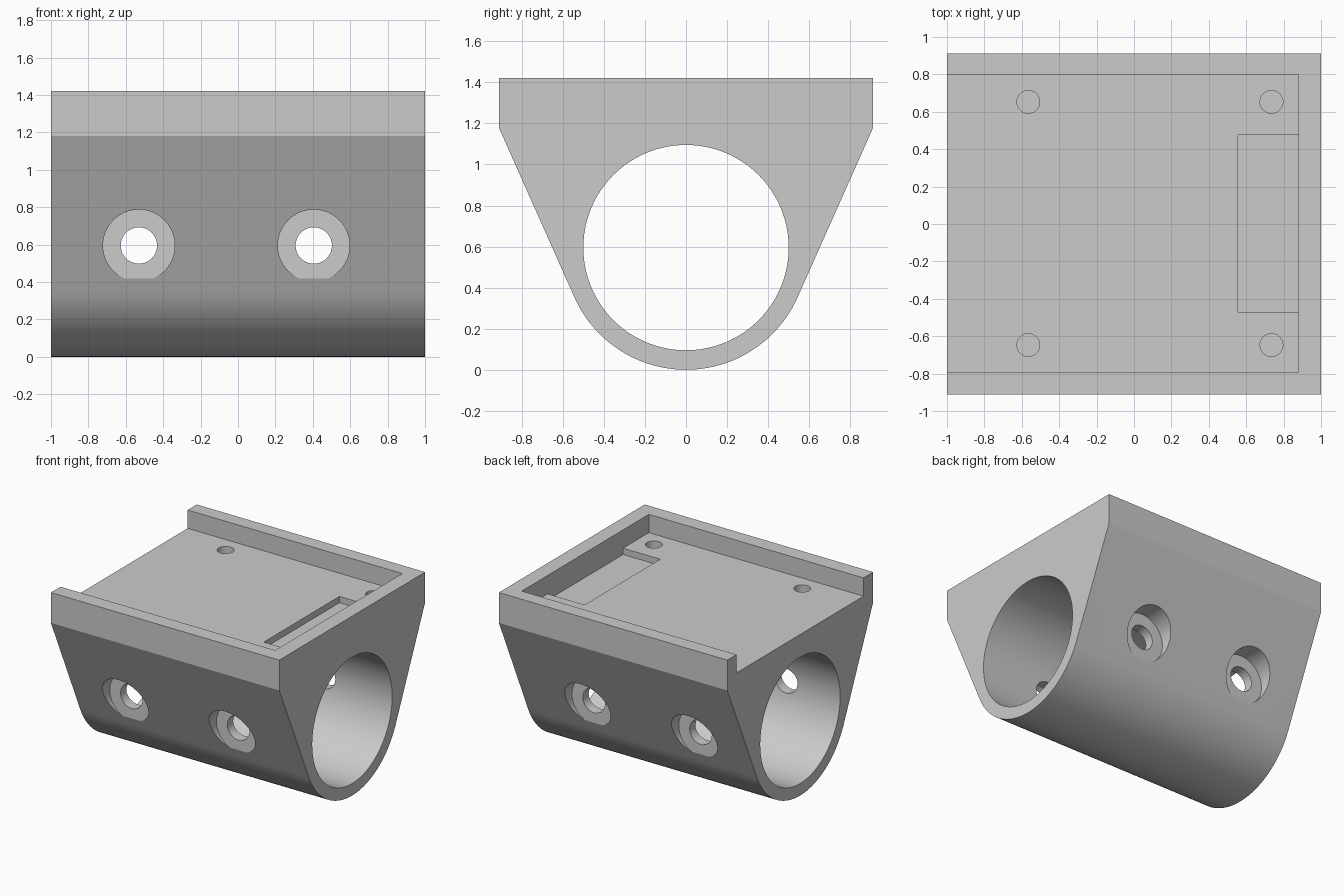
import bpy, bmesh
from math import pi, atan2, acos, hypot, cos, sin
from mathutils import Matrix, Vector

cube = bpy.data.objects.get("Cube")
if cube:
    bpy.data.objects.remove(cube, do_unlink=True)

HALF_W, TOP, SHOULDER = 0.912, 1.42, 1.18
AXIS_Z, OUTER_R, BORE_R = 0.595, 0.595, 0.5
FLOOR = 1.275
OFF_Y = 0.003

grey = bpy.data.materials.new("plain grey")
grey.use_nodes = True
grey.diffuse_color = (0.6, 0.6, 0.6, 1)
grey.node_tree.nodes["Principled BSDF"].inputs["Base Color"].default_value = (0.6, 0.6, 0.6, 1)


def make_object(name, bm):
    bmesh.ops.recalc_face_normals(bm, faces=bm.faces)
    mesh = bpy.data.meshes.new(name)
    bm.to_mesh(mesh)
    bm.free()
    mesh.materials.append(grey)
    obj = bpy.data.objects.new(name, mesh)
    bpy.context.collection.objects.link(obj)
    return obj


def box(name, low, high):
    low, high = Vector(low), Vector(high)
    bm = bmesh.new()
    bmesh.ops.create_cube(bm, size=1, matrix=Matrix.Translation((low + high) / 2)
                          @ Matrix.Diagonal((*(high - low), 1)))
    return make_object(name, bm)


def cylinder(name, centre, radius, length, axis="Z", sides=64):
    turn = {"X": Matrix.Rotation(pi / 2, 4, "Y"),
            "Y": Matrix.Rotation(pi / 2, 4, "X"), "Z": Matrix()}[axis]
    bm = bmesh.new()
    bmesh.ops.create_cone(bm, cap_ends=True, segments=sides, radius1=radius, radius2=radius,
                          depth=length, matrix=Matrix.Translation(centre) @ turn)
    return make_object(name, bm)


# Body: flat top, short upright sides, slopes tangent to the round underside
rise = SHOULDER - AXIS_Z
tangent = atan2(rise, HALF_W) - acos(OUTER_R / hypot(HALF_W, rise))
steps = 64
profile = [(HALF_W, TOP), (-HALF_W, TOP), (-HALF_W, SHOULDER)]
for i in range(steps + 1):
    a = (-pi - tangent) + (pi + 2 * tangent) * i / steps
    profile.append((OUTER_R * cos(a), AXIS_Z + OUTER_R * sin(a)))
profile.append((HALF_W, SHOULDER))

bm = bmesh.new()
end = bm.faces.new([bm.verts.new((-1, y, z)) for y, z in profile])
extruded = bmesh.ops.extrude_face_region(bm, geom=[end], use_keep_orig=True)
moved = [v for v in extruded["geom"] if isinstance(v, bmesh.types.BMVert)]
bmesh.ops.translate(bm, verts=moved, vec=(2, 0, 0))
body = make_object("mount_body", bm)

# Main bore, tray open at one end, and shallow pocket by the end wall
cutters = [
    cylinder("bore_cutter", (0, 0, AXIS_Z), BORE_R, 3, "X", 128),
    box("tray_cutter", (-1.2, -0.795 + OFF_Y, FLOOR), (0.88, 0.795 + OFF_Y, 1.6)),
    box("pocket_cutter", (0.555, -0.473 + OFF_Y, FLOOR - 0.05), (0.88, 0.473 + OFF_Y, 1.5)),
]

# Blind screw holes in the tray floor
for x in (-0.565, 0.735):
    for side in (-1, 1):
        cutters.append(cylinder("screw_hole_cutter", (x, side * 0.65 + OFF_Y, FLOOR),
                                0.061, 0.3, sides=48))

# Cross holes with a counterbore on each slope
for x in (-0.53, 0.405):
    cutters.append(cylinder("cross_hole_cutter", (x, 0, AXIS_Z), 0.097, 3, "Y"))
    for side in (-1, 1):
        cutters.append(cylinder("counterbore_cutter", (x, side * (0.573 + 0.3), AXIS_Z),
                                0.192, 0.6, "Y"))

bpy.context.view_layer.objects.active = body
for cutter in cutters:
    cutter.hide_render = True
    mod = body.modifiers.new(cutter.name, "BOOLEAN")
    mod.operation = "DIFFERENCE"
    mod.solver = "EXACT"
    mod.object = cutter
    bpy.ops.object.modifier_apply(modifier=mod.name)
    bpy.data.objects.remove(cutter, do_unlink=True)

# Smooth curved walls, sharp edges kept
bpy.ops.object.select_all(action="DESELECT")
body.select_set(True)
bpy.ops.object.shade_smooth_by_angle(angle=pi / 9)
